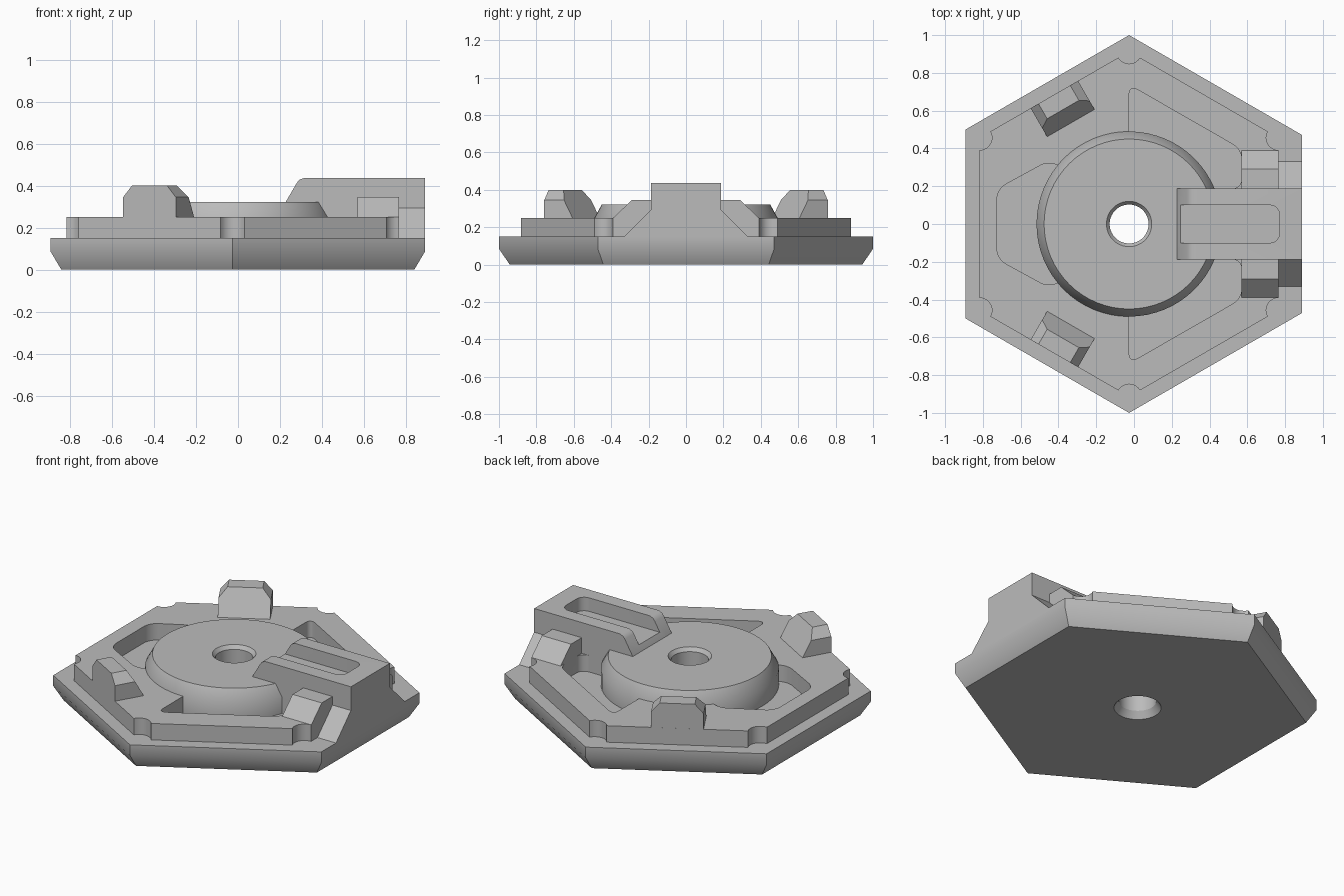
import bpy, bmesh, math
from mathutils import Vector

cube = bpy.data.objects.get("Cube")
if cube:
    bpy.data.objects.remove(cube, do_unlink=True)

CX = -0.026            # hub axis
APO = math.sqrt(3) / 2  # hexagon apothem per unit radius

grey = bpy.data.materials.new("grey plastic")
grey.use_nodes = True
grey.diffuse_color = (0.5, 0.5, 0.5, 1)
grey.node_tree.nodes["Principled BSDF"].inputs["Base Color"].default_value = (0.5, 0.5, 0.5, 1)


def finish(name, bm):
    bmesh.ops.recalc_face_normals(bm, faces=bm.faces)
    mesh = bpy.data.meshes.new(name)
    bm.to_mesh(mesh)
    bm.free()
    mesh.materials.append(grey)
    obj = bpy.data.objects.new(name, mesh)
    bpy.context.collection.objects.link(obj)
    return obj


def loft(name, rings, rounding=0, rounded=lambda co: True):
    """Skin a stack of equal rings, optionally rounding the edges between them."""
    bm = bmesh.new()
    loops = [[bm.verts.new(p) for p in ring] for ring in rings]
    n = len(loops[0])
    for a, b in zip(loops, loops[1:]):
        for i in range(n):
            j = (i + 1) % n
            bm.faces.new((a[i], a[j], b[j], b[i]))
    bm.faces.new(loops[0])
    bm.faces.new(loops[-1])
    if rounding:
        edges = [e for e in bm.edges
                 if abs(e.verts[0].co.z - e.verts[1].co.z) > 0.01 and rounded(e.verts[0].co)]
        bmesh.ops.bevel(bm, geom=edges, offset=rounding, segments=6,
                        profile=0.5, affect='EDGES')
    return finish(name, bm)


def prism(name, outline, z0, z1, **kw):
    return loft(name, [[(x, y, z) for x, y in outline] for z in (z0, z1)], **kw)


def lathe(name, profile, centre=(CX, 0), sides=64):
    """Stack of circles from (radius, height) pairs."""
    turns = [2 * math.pi * i / sides for i in range(sides)]
    return loft(name, [[(centre[0] + r * math.cos(a), centre[1] + r * math.sin(a), z)
                        for a in turns] for r, z in profile])


def hexagon(r, right=None):
    """Point-up hexagon; the right side may be pushed out to x = right."""
    x = CX + r * APO if right is None else right
    y = r - (x - CX) / math.sqrt(3)
    left = CX - r * APO
    return [(CX, r), (left, r / 2), (left, -r / 2), (CX, -r), (x, -y), (x, y)]


def cut(target, cutters):
    bpy.context.view_layer.objects.active = target
    for c in cutters:
        mod = target.modifiers.new("cut", 'BOOLEAN')
        mod.operation = 'DIFFERENCE'
        mod.solver = 'EXACT'
        mod.object = c
        bpy.ops.object.modifier_apply(modifier=mod.name)


# Base slab with a chamfered lower rim
base = loft("base", [[(x, y, z) for x, y in hexagon(r, right)]
                     for r, right, z in ((0.942, 0.84, 0), (1, 0.89, 0.085), (1, 0.89, 0.15))])

# Raised plate and central hub
plate = prism("plate", hexagon(0.914), 0.15, 0.25)
hub = lathe("hub", [(0.49, 0.15), (0.49, 0.25), (0.45, 0.322)])

# Corner notches and pockets in the plate
notches = [lathe("notch_cutter", [(0.066, 0.1), (0.066, 0.3)], p, 24) for p in hexagon(0.914)]
pockets = [prism("pocket_cutter", [(-0.725, 0.185), (-0.725, -0.185), (-0.45, -0.335),
                                   (-0.2, -0.2), (-0.2, 0.2), (-0.45, 0.335)],
                 0.1, 0.3, rounding=0.05)]
for s in (1, -1):
    pockets.append(prism("pocket_cutter",
                         [(CX, 0.737 * s), (0.57, 0.395 * s), (0.57, 0.187 * s),
                          (0.3, 0.187 * s), (CX, 0.3 * s)],
                         0.1, 0.3, rounding=0.05))
cut(plate, notches + pockets)

# Countersunk hole through the whole stack
hole = lathe("hole_cutter", [(0.15, -0.02), (0.13, 0), (0.103, 0.04), (0.103, 0.3),
                             (0.12, 0.322), (0.135, 0.342)])
for part in (base, plate, hub):
    cut(part, [hole])

# Arm with a sloped nose and a slot in its top
arm_side = [(0.185, 0.13), (0.185, 0.25), (0.28, 0.413), (0.292, 0.428), (0.315, 0.437),
            (0.89, 0.437), (0.89, 0.13)]
arm = loft("arm", [[(x, y, z) for x, z in arm_side] for y in (-0.187, 0.187)])
slot = prism("slot_cutter", [(0.1, -0.1), (0.77, -0.1), (0.77, 0.1), (0.1, 0.1)],
             0.355, 0.5, rounding=0.05, rounded=lambda co: co.x > 0.5)
cut(arm, [slot])

for c in notches + pockets + [hole, slot]:
    bpy.data.objects.remove(c, do_unlink=True)

# Shoulder blocks and end gussets on both sides of the arm
shoulder = [(0.1, 0.2), (0.39, 0.2), (0.39, 0.25), (0.29, 0.345), (0.1, 0.345)]
gusset = [(0.1, 0.13), (0.35, 0.13), (0.1, 0.38)]
for s, side in ((1, "back"), (-1, "front")):
    for name, shape, x0, x1 in (("shoulder", shoulder, 0.57, 0.766),
                                ("gusset", gusset, 0.7, 0.89)):
        loft(f"{side}_{name}", [[(x, y * s, z) for y, z in shape] for x in (x0, x1)])

# Two clips at the left edges, with chamfered tops and sloped inner faces
clip = [(-0.145, 0.2), (0.145, 0.2), (0.145, 0.345), (0.097, 0.4), (-0.097, 0.4), (-0.145, 0.345)]
for s, side in ((1, "back"), (-1, "front")):
    out = Vector((-0.5, APO * s, 0))
    along = Vector((APO, 0.5 * s, 0))
    origin = Vector((CX, 0, 0))
    loft(f"{side}_clip",
         [[origin + out * r + along * t + Vector((0, 0, z)) for t, z, r in ring]
          for ring in ([(t, z, 0.7915) for t, z in clip],
                       [(t, z, 0.617 + (z - 0.25) * 0.55) for t, z in clip])])

# Smooth the round surfaces, keep the corners sharp
for obj in bpy.context.scene.objects:
    obj.select_set(obj.type == 'MESH')
bpy.context.view_layer.objects.active = base
bpy.ops.object.shade_smooth_by_angle(angle=math.radians(33))
